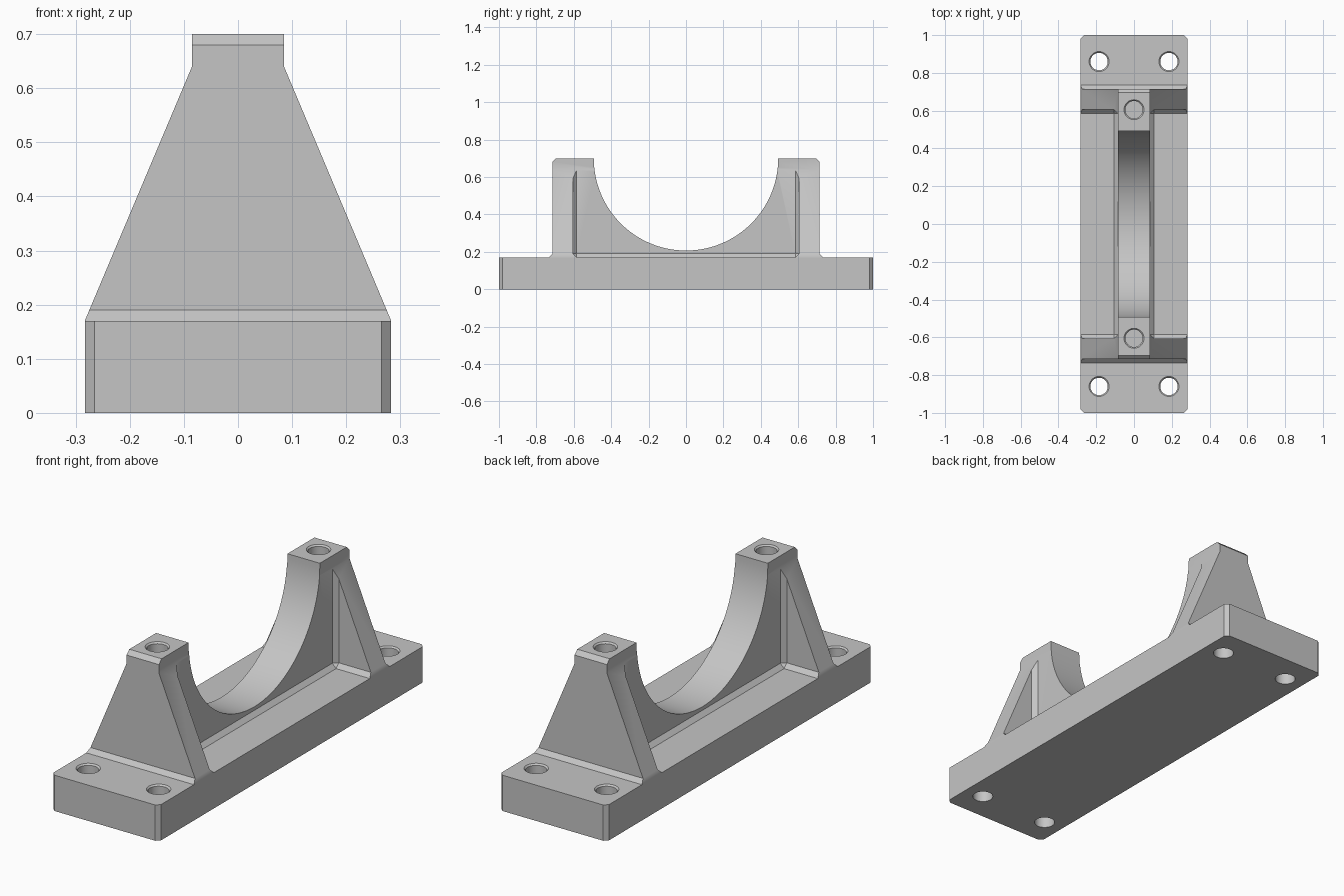
import bpy, bmesh, math
from mathutils import Vector

cube = bpy.data.objects.get("Cube")
if cube:
    bpy.data.objects.remove(cube, do_unlink=True)

HALF_W, WEB, BASE_H, TOP, BORE = 0.283, 0.085, 0.17, 0.7, 0.493
CH = 0.02

steel = bpy.data.materials.new("cast grey")
steel.use_nodes = True
grey = (0.56, 0.56, 0.56, 1)
steel.diffuse_color = grey
steel.node_tree.nodes["Principled BSDF"].inputs["Base Color"].default_value = grey


def to_object(name, bm):
    """Turn the closed shape outward and link it as an object."""
    bm.normal_update()
    bmesh.ops.recalc_face_normals(bm, faces=bm.faces[:])
    if bm.calc_volume(signed=True) < 0:
        bmesh.ops.reverse_faces(bm, faces=bm.faces[:])
    mesh = bpy.data.meshes.new(name)
    bm.to_mesh(mesh)
    bm.free()
    mesh.materials.append(steel)
    obj = bpy.data.objects.new(name, mesh)
    bpy.context.scene.collection.objects.link(obj)
    return obj


def loft(name, rings):
    """Closed solid through a stack of matching point rings."""
    bm = bmesh.new()
    rings = [[bm.verts.new(p) for p in ring] for ring in rings]
    for low, high in zip(rings, rings[1:]):
        for i in range(len(low)):
            j = (i + 1) % len(low)
            bm.faces.new((low[i], low[j], high[j], high[i]))
    bm.faces.new(rings[0][::-1])
    bm.faces.new(rings[-1])
    return to_object(name, bm)


def prism(name, points, place, lo, hi):
    """Extrude a 2D outline; place(a, b, t) maps it into space."""
    return loft(name, [[Vector(place(a, b, t)) for a, b in points] for t in (lo, hi)])


def drill(x, y, top, bottom, r=0.046):
    """Drill bit with a small countersink at the top surface."""
    steps = ((r, bottom), (r, top - 0.007), (r + 0.007, top), (r + 0.027, top + CH))
    turns = [i * math.tau / 32 for i in range(32)]
    return loft("drill", [[(x + radius * math.cos(t), y + radius * math.sin(t), z)
                           for t in turns] for radius, z in steps])


def pocket(side):
    """Recess beside the web, with chamfered inner corners."""
    bm = bmesh.new()
    bmesh.ops.create_cube(bm, size=1)
    for v in bm.verts:
        v.co = (side * (WEB + 0.001 if v.co.x < 0 else 0.6),
                0.605 * (1 if v.co.y > 0 else -1),
                BASE_H if v.co.z < 0 else 1)

    def inner(edge):
        a, b = (v.co for v in edge.verts)
        at_web = max(abs(a.x), abs(b.x)) < 0.1
        at_floor = max(a.z, b.z) < 0.2
        at_end = abs(a.y - b.y) < 0.01
        return at_web + at_floor + at_end == 2

    bm.normal_update()
    bmesh.ops.bevel(bm, geom=[e for e in bm.edges if inner(e)], offset=CH,
                    segments=1, affect='EDGES')
    return to_object("pocket", bm)


# Side silhouette: base, two uprights and the half-round bearing seat
right = [(1, 0), (1, BASE_H), (0.715 + CH, BASE_H), (0.715, BASE_H + CH),
         (0.715, TOP - CH), (0.715 - CH, TOP)]
seat = [(BORE * math.cos(i * math.pi / 64), TOP - BORE * math.sin(i * math.pi / 64))
        for i in range(65)]
left = [(-y, z) for y, z in reversed(right)]
block = prism("bearing_bracket", right + seat + left, lambda a, b, t: (t, a, b), -0.5, 0.5)

# Front taper
slope = [(0.397, -0.1), (WEB, 0.64), (WEB, 0.8)]
taper = slope + [(-x, z) for x, z in reversed(slope)]
front = prism("front_taper", taper, lambda a, b, t: (a, t, b), -1.1, 1.1)

# Plan outline with clipped corners
c = 0.018
corner = [(HALF_W, 1 - c), (HALF_W - c, 1)]
half = corner + [(-x, y) for x, y in reversed(corner)]
plan = prism("plan_outline", half + [(-x, -y) for x, y in half],
             lambda a, b, t: (a, b, t), -0.2, 1)

# Pockets, mounting holes and blind cap screw holes
cuts = [(front, 'INTERSECT'), (plan, 'INTERSECT')]
cuts += [(pocket(s), 'DIFFERENCE') for s in (1, -1)]
for s in (1, -1):
    cuts.append((drill(0, s * 0.605, TOP, 0.4), 'DIFFERENCE'))
    cuts += [(drill(x, s * 0.86, BASE_H, -0.1), 'DIFFERENCE') for x in (0.185, -0.185)]

# Apply each cut and remove its cutter
bpy.ops.object.select_all(action='DESELECT')
block.select_set(True)
bpy.context.view_layer.objects.active = block
for tool, operation in cuts:
    mod = block.modifiers.new("cut", 'BOOLEAN')
    mod.object, mod.operation, mod.solver = tool, operation, 'EXACT'
    bpy.ops.object.modifier_apply(modifier=mod.name)
    bpy.data.objects.remove(tool, do_unlink=True)

bpy.ops.object.shade_smooth_by_angle(angle=math.radians(25))
